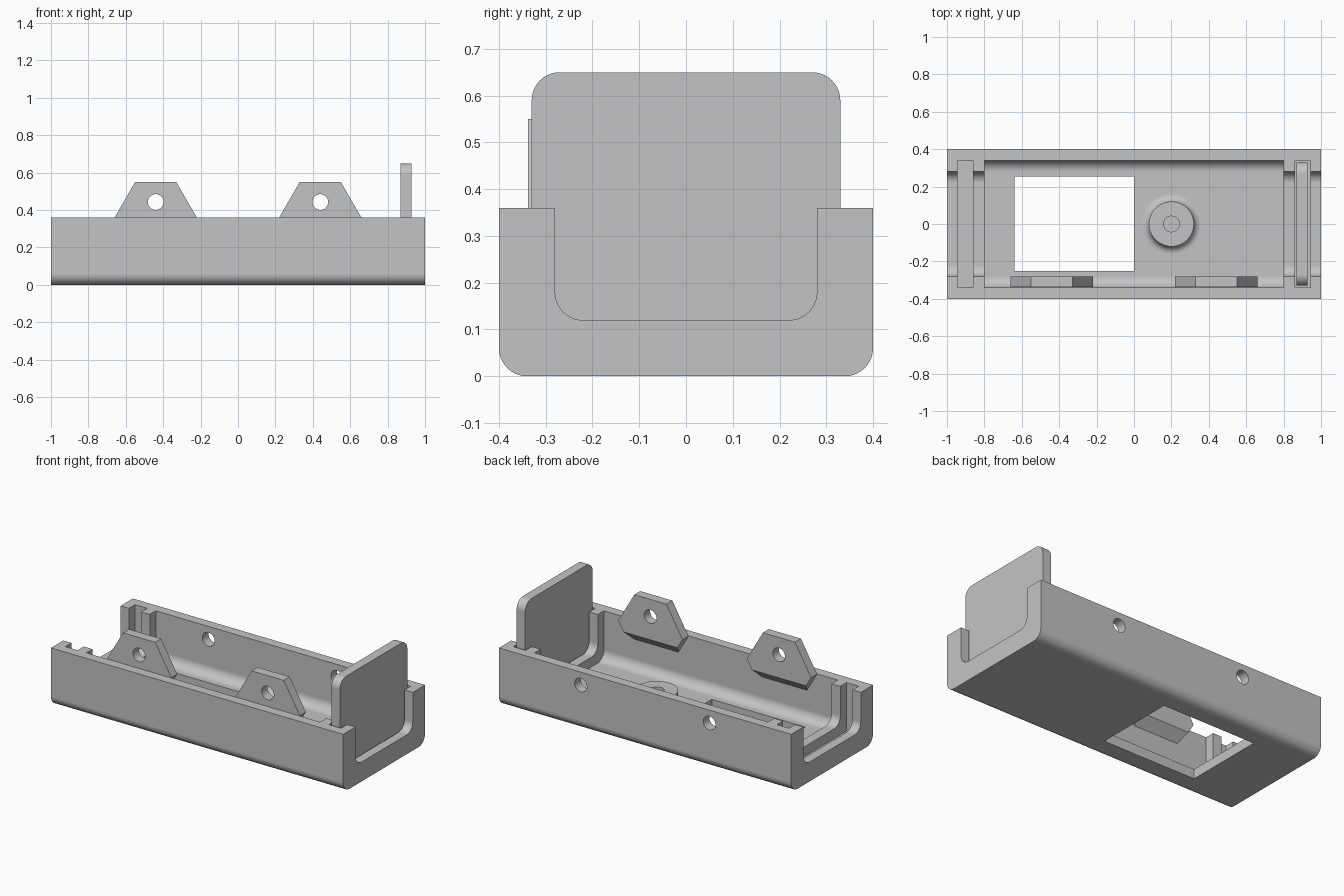
import bpy, bmesh
from math import sin, cos, pi, radians

cube = bpy.data.objects.get("Cube")
if cube:
    bpy.data.objects.remove(cube, do_unlink=True)

grey = bpy.data.materials.new("light_grey")
grey.use_nodes = True
COLOUR = (0.55, 0.55, 0.55, 1)
grey.diffuse_color = COLOUR
grey.node_tree.nodes["Principled BSDF"].inputs["Base Color"].default_value = COLOUR


def to_object(name, bm):
    bmesh.ops.recalc_face_normals(bm, faces=bm.faces)
    mesh = bpy.data.meshes.new(name)
    bm.to_mesh(mesh)
    bm.free()
    mesh.materials.append(grey)
    obj = bpy.data.objects.new(name, mesh)
    bpy.context.collection.objects.link(obj)
    return obj


def prism(name, outline, axis, start, end):
    """Extrude a 2D outline along an axis."""
    place = {"x": lambda u, v, t: (t, u, v),
             "y": lambda u, v, t: (u, t, v),
             "z": lambda u, v, t: (u, v, t)}[axis]
    bm = bmesh.new()
    rings = [[bm.verts.new(place(u, v, t)) for u, v in outline] for t in (start, end)]
    for ring in rings:
        bm.faces.new(ring)
    n = len(outline)
    for i in range(n):
        j = (i + 1) % n
        bm.faces.new((rings[0][i], rings[0][j], rings[1][j], rings[1][i]))
    return to_object(name, bm)


def rect(u0, u1, v0, v1, low=0, high=0, steps=10):
    """Rectangle outline with rounded lower and upper corners."""
    corners = [(u1, v1, -1, -1, high, 0), (u0, v1, 1, -1, high, 1),
               (u0, v0, 1, 1, low, 2), (u1, v0, -1, 1, low, 3)]
    points = []
    for u, v, su, sv, r, quarter in corners:
        if not r:
            points.append((u, v))
            continue
        for i in range(steps + 1):
            a = (quarter + i / steps) * pi / 2
            points.append((u + su * r + r * cos(a), v + sv * r + r * sin(a)))
    return points


def circle(u, v, r, n=40):
    return [(u + r * cos(2 * pi * i / n), v + r * sin(2 * pi * i / n)) for i in range(n)]


def cut(obj, cutter):
    bpy.context.view_layer.objects.active = obj
    mod = obj.modifiers.new("cut", "BOOLEAN")
    mod.operation = "DIFFERENCE"
    mod.solver = "EXACT"
    mod.object = cutter
    bpy.ops.object.modifier_apply(modifier=mod.name)
    bpy.data.objects.remove(cutter, do_unlink=True)


def finish(obj):
    bpy.ops.object.select_all(action="DESELECT")
    obj.select_set(True)
    bpy.context.view_layer.objects.active = obj
    bpy.ops.object.shade_smooth_by_angle(angle=radians(30))
    mod = obj.modifiers.new("even_shading", "WEIGHTED_NORMAL")
    mod.keep_sharp = True


WALL, FLOOR, RIM = 0.34, 0.06, 0.36
TAB_X = (-0.44, 0.44)

# Tray: rounded block, hollowed by the channels, end slots and openings
tray = prism("tray", rect(-0.4, 0.4, 0, RIM, low=0.06), "x", -1, 1)
cut(tray, prism("main_channel", rect(-WALL, WALL, FLOOR, 0.5, low=0.06), "x", -0.8, 0.8))
cut(tray, prism("end_channel", rect(-0.28, 0.28, 0.12, 0.5, low=0.06), "x", -1.1, 1.1))
for x0, x1 in ((-0.943, -0.86), (0.86, 0.943)):
    cut(tray, prism("panel_slot", rect(-WALL, WALL, FLOOR, 0.5), "x", x0, x1))
cut(tray, prism("floor_opening", rect(-0.64, 0, -0.252, 0.255), "z", -0.1, 0.2))
for x in TAB_X:
    cut(tray, prism("screw_hole", circle(x, 0.28, 0.042), "y", 0.3, 0.5))
finish(tray)

# Sliding end panel standing in one slot
panel = prism("end_panel", rect(-0.33, 0.33, 0.07, 0.65, low=0.06, high=0.06), "x", 0.87, 0.928)
finish(panel)

# Six-sided screw tabs on the front wall, undersides sloping into the wall
for side, x in zip(("right", "left"), TAB_X):
    half = [(0.22, 0.36), (0.11, 0.55), (-0.11, 0.55),
            (-0.22, 0.36), (-0.11, 0.17), (0.11, 0.17)]
    tab = prism(side + "_screw_tab", [(x + u, v) for u, v in half], "y", -0.338, -0.28)
    slope = [(-0.22, 0.36), (-0.4, 0.18), (-0.4, 0.1), (-0.22, 0.1)]
    cut(tab, prism("underside", slope, "x", x - 0.4, x + 0.4))
    cut(tab, prism("screw_hole", circle(x, 0.443, 0.042), "y", -0.5, -0.1))
    finish(tab)

# Round boss with a blind hole and a fillet where it meets the floor
fillet = [(0.16 - 0.04 * cos(i * pi / 16), 0.1 - 0.04 * sin(i * pi / 16)) for i in range(9)]
profile = [(0.042, 0.055), (0.042, 0.16), (0.12, 0.16)] + fillet + [(0.16, 0.055)]
bm = bmesh.new()
verts = [bm.verts.new((r, 0, z)) for r, z in profile]
edges = [bm.edges.new((a, b)) for a, b in zip(verts, verts[1:] + verts[:1])]
bmesh.ops.spin(bm, geom=verts + edges, cent=(0, 0, 0), axis=(0, 0, 1),
               angle=2 * pi, steps=48)
bmesh.ops.remove_doubles(bm, verts=bm.verts, dist=0.0001)
boss = to_object("floor_boss", bm)
boss.location.x = 0.2
finish(boss)
